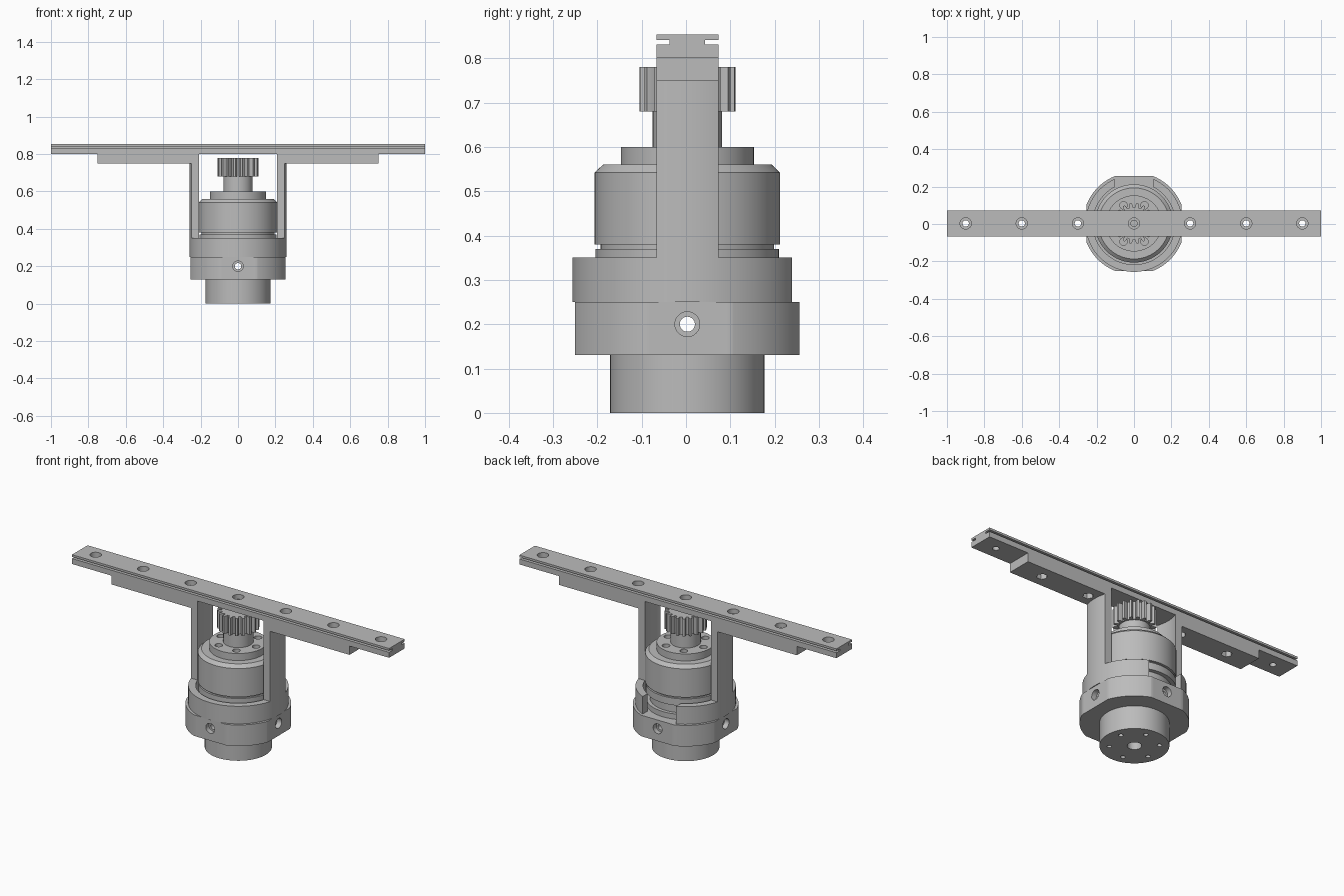
import bpy, bmesh, math
from mathutils import Matrix

AXIS_Y = 0.003
cube = bpy.data.objects.get("Cube")
if cube:
    bpy.data.objects.remove(cube, do_unlink=True)

grey = bpy.data.materials.new("machined grey")
grey.use_nodes = True
grey.diffuse_color = (0.5, 0.5, 0.5, 1)
grey.node_tree.nodes["Principled BSDF"].inputs["Base Color"].default_value = (0.5, 0.5, 0.5, 1)


def finish(name, bm):
    bmesh.ops.recalc_face_normals(bm, faces=bm.faces)
    mesh = bpy.data.meshes.new(name)
    bm.to_mesh(mesh)
    bm.free()
    mesh.materials.append(grey)
    obj = bpy.data.objects.new(name, mesh)
    obj.location.y = AXIS_Y
    bpy.context.collection.objects.link(obj)
    return obj


def lathe(name, profile, steps=96):
    """Revolve (radius, z) points around the vertical axis."""
    bm = bmesh.new()
    verts = [bm.verts.new((r, 0, z)) for r, z in profile]
    edges = [bm.edges.new(pair) for pair in zip(verts, verts[1:])]
    if profile[0][0] > 0:
        edges.append(bm.edges.new((verts[-1], verts[0])))
    bmesh.ops.spin(bm, geom=verts + edges, cent=(0, 0, 0), axis=(0, 0, 1),
                   angle=math.tau, steps=steps)
    bmesh.ops.remove_doubles(bm, verts=bm.verts, dist=0.0001)
    return finish(name, bm)


def prism(name, outline, matrix, depth):
    """Extrude a 2D outline along its local z, then place it."""
    bm = bmesh.new()
    face = bm.faces.new([bm.verts.new((x, y, 0)) for x, y in outline])
    out = bmesh.ops.extrude_face_region(bm, geom=[face])["geom"]
    bmesh.ops.translate(bm, vec=(0, 0, depth),
                        verts=[v for v in out if isinstance(v, bmesh.types.BMVert)])
    bmesh.ops.transform(bm, matrix=matrix, verts=bm.verts)
    return finish(name, bm)


def box(name, x0, x1, y0, y1, z0, z1):
    return prism(name, [(x0, y0), (x1, y0), (x1, y1), (x0, y1)],
                 Matrix.Translation((0, 0, z0)), z1 - z0)


def circle(r, n=32):
    return [(r * math.cos(math.tau * i / n), r * math.sin(math.tau * i / n)) for i in range(n)]


def drill(x, y, z0, z1, r, n=32):
    return prism("drill", circle(r, n), Matrix.Translation((x, y, z0)), z1 - z0)


def boolean(obj, cutter, operation="DIFFERENCE"):
    mod = obj.modifiers.new("cut", "BOOLEAN")
    mod.operation = operation
    mod.solver = "EXACT"
    mod.object = cutter
    bpy.context.view_layer.objects.active = obj
    bpy.ops.object.modifier_apply(modifier=mod.name)
    bpy.data.objects.remove(cutter, do_unlink=True)


# Lower collar: disc trimmed to four flats, with a counterbored hole on each
lower_collar = lathe("lower_collar", [(0, 0.13), (0.273, 0.13), (0.273, 0.25), (0, 0.25)])
boolean(lower_collar, box("trim", -0.254, 0.254, -0.253, 0.253, 0.1, 0.3), "INTERSECT")
for i in range(4):
    turn = Matrix.Rotation(i * math.pi / 2, 4, "Z") @ Matrix.Rotation(math.pi / 2, 4, "Y")
    lift = Matrix.Translation((0, 0, 0.2))
    if i < 2:
        boolean(lower_collar, prism("drill", circle(0.017),
                lift @ turn @ Matrix.Translation((0, 0, -0.4)), 0.8))
    boolean(lower_collar, prism("bore", circle(0.028),
            lift @ turn @ Matrix.Translation((0, 0, 0.225)), 0.1))

# Upper collar with a window at the back
RING = [(0.22, 0.25), (0.259, 0.25), (0.259, 0.35), (0.22, 0.35)]
upper_collar = lathe("upper_collar", RING)
boolean(upper_collar, box("window", -0.105, 0.105, 0.1, 0.4, 0.2, 0.4))

# Curved uprights cut from a tall tube
for side, name in ((1, "left_upright"), (-1, "right_upright")):
    upright = lathe(name, [(r, 0.35 if z < 0.3 else 0.8) for r, z in RING])
    low, high = sorted((side * 0.1, side * 0.4))
    boolean(upright, box("trim", low, high, -0.07, 0.07, 0.3, 0.9), "INTERSECT")

# Support arms under the rail, with hexagonal pockets
for side, name in ((1, "left_arm"), (-1, "right_arm")):
    low, high = sorted((side * 0.235, side * 0.75))
    arm = box(name, low, high, -0.07, 0.07, 0.75, 0.8)
    for x in (0.3, 0.6):
        boolean(arm, drill(side * x, 0, 0.7, 0.78, 0.028, 6))
        boolean(arm, drill(side * x, 0, 0.7, 0.9, 0.017))

# Rail with side grooves and counterbored holes
half = [(0.07, 0.8), (0.07, 0.831), (0.04, 0.831), (0.04, 0.841), (0.07, 0.841), (0.07, 0.853)]
section = half + [(-y, z) for y, z in reversed(half)]
along_x = Matrix(((0, 0, 1, -1), (1, 0, 0, 0), (0, 1, 0, 0), (0, 0, 0, 1)))
rail = prism("rail", section, along_x, 2)
for i in range(-3, 4):
    boolean(rail, drill(i * 0.3, 0, 0.7, 0.9, 0.017))
    boolean(rail, drill(i * 0.3, 0, 0.826, 0.9, 0.03))

# Bottom boss with a centre hole and a ring of screw holes
boss = lathe("bottom_boss", [(0, 0), (0.174, 0), (0.174, 0.13), (0, 0.13)])
boolean(boss, drill(0, 0, -0.1, 0.1, 0.036))
for i in range(6):
    a = math.tau * i / 6 + 0.3
    boolean(boss, drill(0.125 * math.cos(a), 0.125 * math.sin(a), -0.1, 0.05, 0.012))

# Motor body, stepped and chamfered
motor_body = lathe("motor_body", [
    (0, 0.25), (0.205, 0.25), (0.205, 0.28), (0.185, 0.28), (0.185, 0.33), (0.207, 0.33),
    (0.207, 0.37), (0.196, 0.37), (0.196, 0.38), (0.209, 0.38), (0.209, 0.542),
    (0.19, 0.56), (0.15, 0.56), (0.15, 0.6), (0, 0.6)])
for i in range(6):
    a = math.tau * i / 6
    boolean(motor_body, drill(0.112 * math.cos(a), 0.112 * math.sin(a), 0.575, 0.7, 0.02))

# Output shaft and pinion
lathe("shaft", [(0, 0.6), (0.078, 0.6), (0.078, 0.68), (0, 0.68)])
TEETH = 18
teeth = []
for i in range(TEETH):
    for offset, r in ((-0.3, 0.086), (-0.24, 0.1), (-0.15, 0.109),
                      (0.15, 0.109), (0.24, 0.1), (0.3, 0.086)):
        a = math.tau * (i + offset) / TEETH
        teeth.append((r * math.cos(a), r * math.sin(a)))
prism("pinion", teeth, Matrix.Translation((0, 0, 0.68)), 0.1)

# Smooth curved surfaces, keep edges sharp
for obj in bpy.context.scene.objects:
    obj.select_set(obj.type == "MESH")
bpy.context.view_layer.objects.active = rail
bpy.ops.object.shade_smooth_by_angle(angle=math.radians(25))
